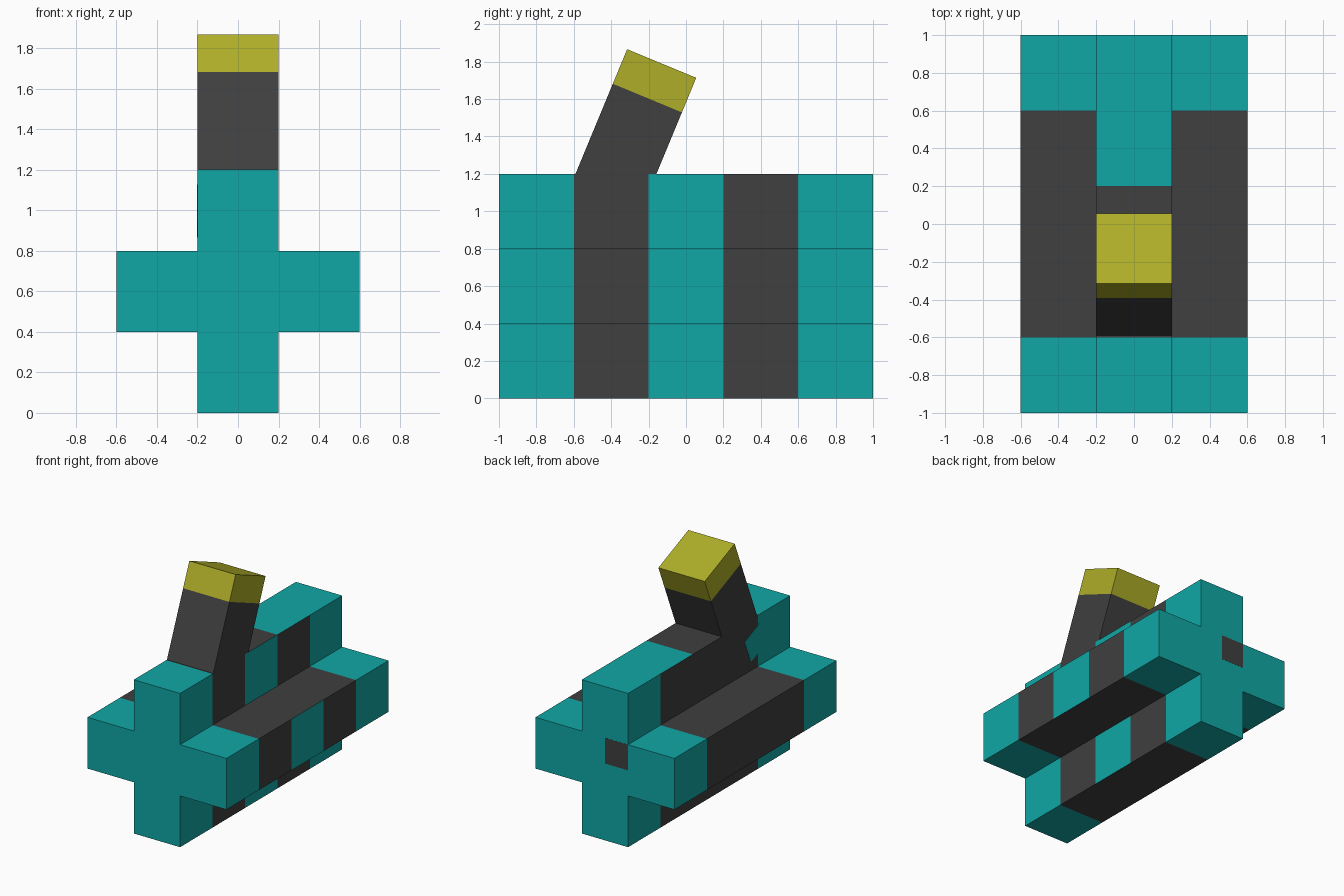
import bpy, bmesh, math
from mathutils import Matrix, Vector

if "Cube" in bpy.data.objects:
    bpy.data.objects.remove(bpy.data.objects["Cube"])


def material(name, rgb):
    m = bpy.data.materials.new(name)
    m.diffuse_color = (*rgb, 1)
    m.use_nodes = True
    m.node_tree.nodes["Principled BSDF"].inputs["Base Color"].default_value = m.diffuse_color
    return m


TEAL, DARK, YELLOW = 0, 1, 2
MATS = [material("teal", (0.005, 0.39, 0.375)),
        material("charcoal", (0.05, 0.05, 0.05)),
        material("mustard", (0.42, 0.42, 0.021))]


def finish(bm, name):
    bmesh.ops.recalc_face_normals(bm, faces=bm.faces[:])
    me = bpy.data.meshes.new(name)
    bm.to_mesh(me)
    bm.free()
    for m in MATS:
        me.materials.append(m)
    ob = bpy.data.objects.new(name, me)
    bpy.context.collection.objects.link(ob)
    return ob


def box(bm, size, matrix, mat):
    geo = bmesh.ops.create_cube(bm, size=1, matrix=matrix @ Matrix.Diagonal((*size, 1)))
    for f in {f for v in geo["verts"] for f in v.link_faces}:
        f.material_index = mat


# Cross-shaped body, extruded in five bands along y
bm = bmesh.new()
W, L = 0.2, 0.6
outline = [(W, 0), (W, .4), (L, .4), (L, .8), (W, .8), (W, 1.2),
           (-W, 1.2), (-W, .8), (-L, .8), (-L, .4), (-W, .4), (-W, 0)]
rings = [[bm.verts.new((x, y, z)) for x, z in outline]
         for y in (-1, -.6, -.2, .2, .6, 1)]
for a, b in zip(rings, rings[1:]):
    for i in range(12):
        j = (i + 1) % 12
        bm.faces.new((a[i], a[j], b[j], b[i]))
# End caps: centre square plus four arms
for r in (rings[0], rings[-1]):
    for q in ((1, 4, 7, 10), (0, 1, 10, 11), (1, 2, 3, 4), (4, 5, 6, 7), (7, 8, 9, 10)):
        bm.faces.new([r[i] for i in q])
bmesh.ops.recalc_face_normals(bm, faces=bm.faces[:])
# Dark middle bands; right side is striped, top ridge has its own pattern
for f in bm.faces:
    c, n = f.calc_center_median(), f.normal
    dark = abs(c.y) < 0.6
    if n.x > 0.5 and abs(c.y) < 0.1:
        dark = False
    if n.z > 0.5 and c.z > 1.1 and c.y > 0.2:
        dark = False
    f.material_index = DARK if dark else TEAL
finish(bm, "cross_body")

# Tilted lever with a coloured tip, trimmed flush with the body top
tilt = math.radians(22.5)
lever = Matrix.Translation((0, -0.13, 1.79)) @ Matrix.Rotation(-tilt, 4, 'X')
bm = bmesh.new()
box(bm, (.4, .4, .9), lever @ Matrix.Translation((0, 0, -.45)), DARK)
bmesh.ops.bisect_plane(bm, geom=bm.verts[:] + bm.edges[:] + bm.faces[:],
                       plane_co=lever @ Vector((0, 0, -.2)),
                       plane_no=lever.to_3x3() @ Vector((0, 0, 1)))
bmesh.ops.bisect_plane(bm, geom=bm.verts[:] + bm.edges[:] + bm.faces[:],
                       plane_co=(0, 0, 1.2), plane_no=(0, 0, 1), clear_inner=True)
inv = lever.inverted()
for f in bm.faces:
    if (inv @ f.calc_center_median()).z > -0.19:
        f.material_index = YELLOW
finish(bm, "lever")

# Small teal patch on the left side below the lever
bm = bmesh.new()
box(bm, (.004, .2, .2), lever @ Matrix.Translation((-.2, -.1, -.9)), TEAL)
finish(bm, "lever_patch")

# Small dark square on the back end
bm = bmesh.new()
box(bm, (.2, .004, .2), Matrix.Translation((-.1, .999, .7)), DARK)
finish(bm, "back_patch")
